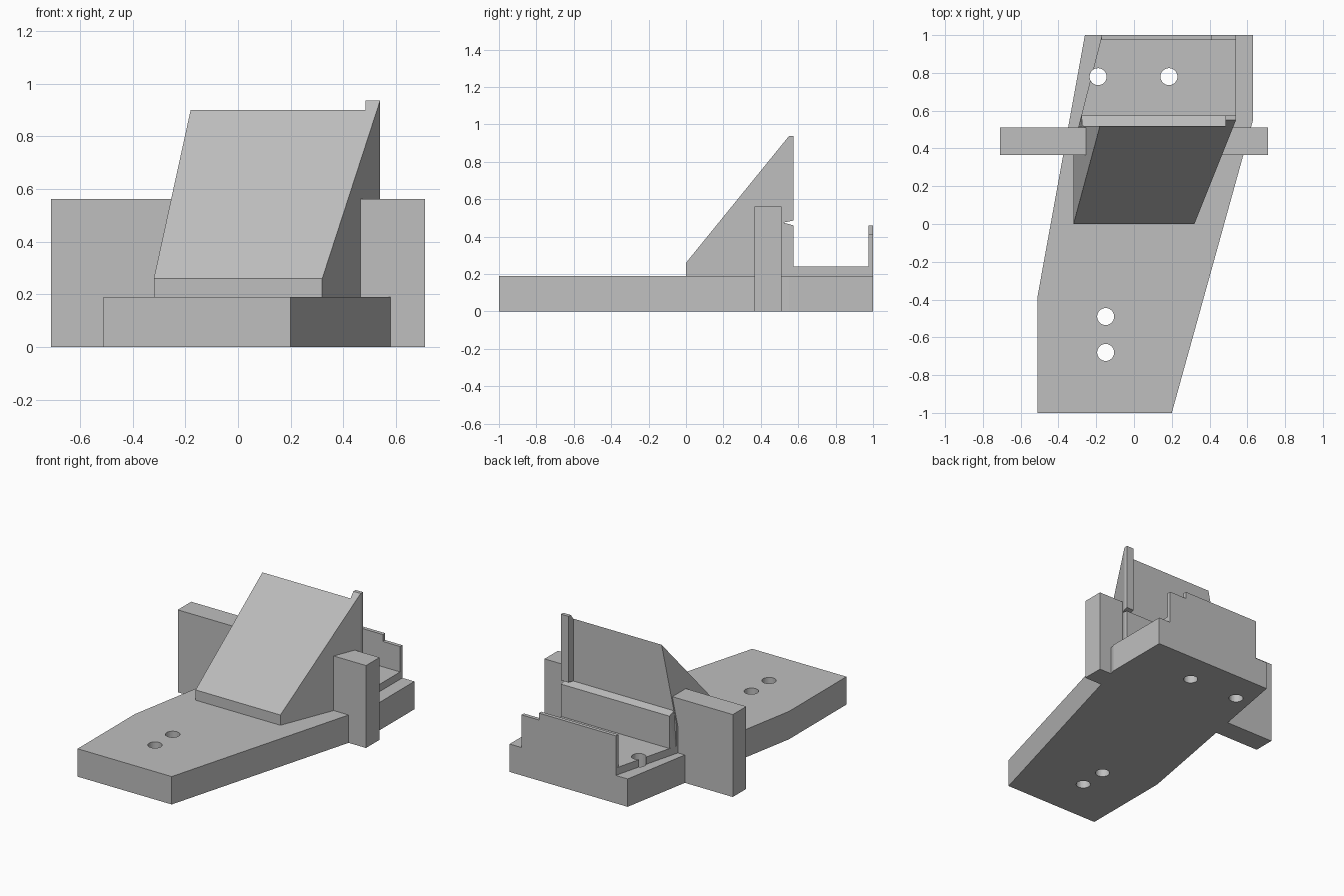
import bpy
import bmesh

if "Cube" in bpy.data.objects:
    bpy.data.objects.remove(bpy.data.objects["Cube"])

grey = bpy.data.materials.new("plain grey")
grey.use_nodes = True
colour = (0.52, 0.52, 0.52, 1)
grey.diffuse_color = colour
grey.node_tree.nodes["Principled BSDF"].inputs["Base Color"].default_value = colour


def finish(name, bm):
    bmesh.ops.recalc_face_normals(bm, faces=bm.faces)
    mesh = bpy.data.meshes.new(name)
    bm.to_mesh(mesh)
    bm.free()
    mesh.materials.append(grey)
    obj = bpy.data.objects.new(name, mesh)
    bpy.context.collection.objects.link(obj)
    return obj


def slab(name, outline, z0, z1):
    """Extrude a plan outline upwards."""
    bm = bmesh.new()
    face = bm.faces.new([bm.verts.new((x, y, z0)) for x, y in outline])
    top = bmesh.ops.extrude_face_region(bm, geom=[face])["geom"]
    verts = [v for v in top if isinstance(v, bmesh.types.BMVert)]
    bmesh.ops.translate(bm, verts=verts, vec=(0, 0, z1 - z0))
    return finish(name, bm)


def block(name, x0, x1, y0, y1, z0, z1):
    return slab(name, [(x0, y0), (x1, y0), (x1, y1), (x0, y1)], z0, z1)


def solid(name, points):
    """Convex solid around a few corner points."""
    bm = bmesh.new()
    for p in points:
        bm.verts.new(p)
    bmesh.ops.convex_hull(bm, input=bm.verts)
    bmesh.ops.dissolve_limit(bm, angle_limit=0.01, verts=bm.verts, edges=bm.edges)
    return finish(name, bm)


def drill(obj, holes, radius=0.045):
    """Cut vertical through holes and bake the result."""
    cutters = []
    for x, y in holes:
        bm = bmesh.new()
        bmesh.ops.create_cone(bm, cap_ends=True, segments=32, radius1=radius,
                              radius2=radius, depth=2)
        bmesh.ops.translate(bm, verts=bm.verts, vec=(x, y, 0))
        cutter = finish("hole_cutter", bm)
        cutter.hide_render = True
        mod = obj.modifiers.new("hole", "BOOLEAN")
        mod.operation = "DIFFERENCE"
        mod.solver = "EXACT"
        mod.object = cutter
        cutters.append(cutter)
    graph = bpy.context.evaluated_depsgraph_get()
    baked = bpy.data.meshes.new_from_object(obj.evaluated_get(graph))
    obj.modifiers.clear()
    obj.data = baked
    for cutter in cutters:
        bpy.data.objects.remove(cutter)


DECK, FLOOR = 0.19, 0.24
rear_holes = [(-0.19, 0.78), (0.185, 0.78)]
front_holes = [(-0.15, -0.49), (-0.15, -0.68)]

# Base plate
base = slab("base_plate", [(-0.51, -1), (0.2, -1), (0.63, 0.55), (0.63, 1),
                           (-0.26, 1), (-0.51, -0.38)], 0, DECK)
drill(base, front_holes + rear_holes)

# Upright side walls
block("right_wall", -0.71, -0.25, 0.365, 0.51, 0, 0.562)
block("left_wall", 0.46, 0.71, 0.365, 0.51, 0, 0.562)

# Sloping wedge
solid("wedge", [
    (-0.32, 0, DECK), (0.32, 0, DECK), (-0.32, 0, 0.26), (0.32, 0, 0.26),
    (-0.32, 0.42, DECK), (-0.32, 0.42, 0.26),
    (-0.293, 0.52, DECK), (-0.293, 0.52, 0.383),
    (0.528, 0.52, DECK), (0.528, 0.52, 0.9), (-0.18, 0.52, 0.9)])

# Ledge behind the wedge, under the narrow slot
plan = [(-0.278, 0.575), (0.54, 0.575), (0.54, 0.55), (0.528, 0.52)]
solid("rear_ledge", [(x, y, DECK) for x, y in plan + [(-0.293, 0.52)]]
      + [(x, y, 0.475 - (y - 0.52) * 0.27) for x, y in plan + [(-0.274, 0.52)]])

# Corner post above the slot
plan = [(0.485, 0.52), (0.528, 0.52), (0.485, 0.55), (0.54, 0.55),
        (0.485, 0.575), (0.54, 0.575)]
solid("corner_post", [(x, y, 0.475 + (y - 0.52) * 0.2) for x, y in plan]
      + [(x, y, 0.9 if y < 0.54 else 0.937) for x, y in plan])

# Tray with rear lip in two heights
tray = slab("tray_floor", [(-0.298, 0.5), (0.52, 0.5), (0.54, 0.55), (0.54, 1),
                           (-0.17, 1)], DECK, FLOOR)
drill(tray, rear_holes)
block("rear_lip_high", -0.172, 0.41, 0.975, 1, DECK, 0.46)
block("rear_lip_low", 0.41, 0.54, 0.975, 1, DECK, 0.413)
